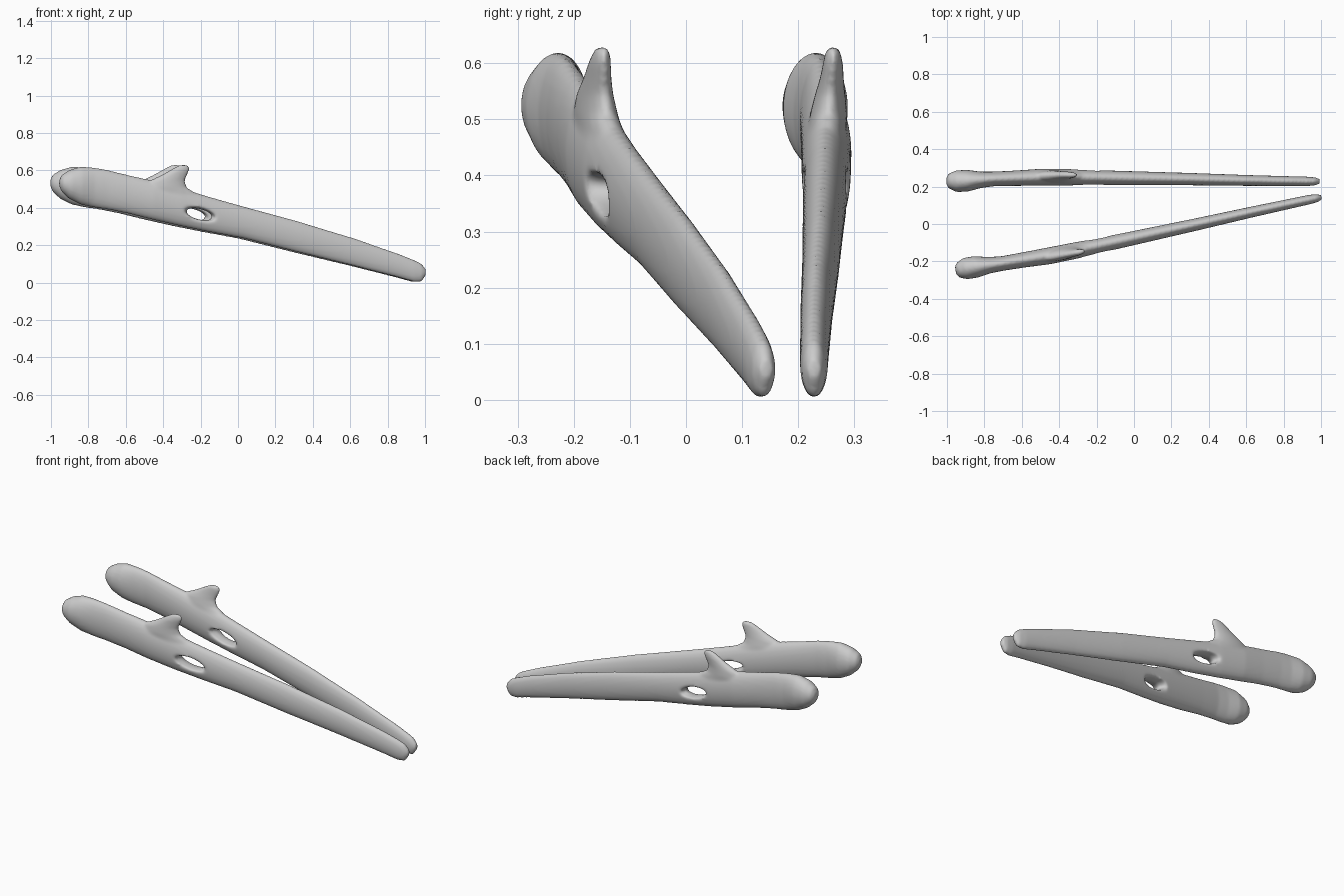
import bpy, bmesh, math
from mathutils import Matrix, Vector

if "Cube" in bpy.data.objects:
    bpy.data.objects.remove(bpy.data.objects["Cube"])

N = 28


def loft(name, rings):
    """Skin closed rings of points and cap both ends."""
    bm = bmesh.new()
    rows = [[bm.verts.new(p) for p in r] for r in rings]
    for a, b in zip(rows, rows[1:]):
        for i in range(N):
            j = (i + 1) % N
            bm.faces.new((a[i], a[j], b[j], b[i]))
    bm.faces.new(rows[0])
    bm.faces.new(rows[-1])
    bmesh.ops.recalc_face_normals(bm, faces=bm.faces)
    me = bpy.data.meshes.new(name)
    bm.to_mesh(me)
    bm.free()
    ob = bpy.data.objects.new(name, me)
    bpy.context.collection.objects.link(ob)
    return ob


def ellipse(centre, u, v):
    c, u, v = Vector(centre), Vector(u), Vector(v)
    return [c + u * math.cos(2 * math.pi * i / N) + v * math.sin(2 * math.pi * i / N)
            for i in range(N)]


# Tapered shaft with knobbed head: x, z top, z bottom, y centre, y half width
shaft = [(-1.003, .55, .515, .230, .020), (-.99, .577, .485, .230, .040),
         (-.95, .602, .448, .229, .058), (-.89, .620, .418, .231, .058),
         (-.82, .616, .402, .236, .044), (-.75, .604, .392, .241, .039),
         (-.63, .575, .368, .245, .041), (-.50, .546, .336, .250, .045),
         (-.35, .507, .302, .250, .044), (-.20, .462, .272, .248, .040),
         (0, .407, .235, .245, .037), (.30, .327, .160, .240, .033),
         (.60, .238, .088, .233, .029), (.85, .153, .025, .229, .026),
         (.93, .122, .003, .228, .025), (.97, .103, .005, .228, .021),
         (.993, .075, .035, .228, .012)]
body = loft("shaft", [ellipse((x, y, (t + b) / 2), (0, w, 0), (0, 0, (t - b) / 2))
                      for x, t, b, y, w in shaft])

# Hooked fin: z, x start, x end, y centre, y half width
fin_rows = [(.42, -.56, -.22, .250, .030), (.47, -.56, -.25, .251, .034),
            (.51, -.55, -.315, .254, .033), (.545, -.52, -.325, .257, .027),
            (.575, -.455, -.313, .260, .021), (.60, -.41, -.302, .262, .018),
            (.62, -.375, -.303, .262, .014), (.63, -.35, -.31, .262, .008)]
fin = loft("fin", [ellipse(((a + b) / 2, y, z), ((b - a) / 2, 0, 0), (0, w, 0))
                   for z, a, b, y, w in fin_rows])

# Flared slot cutter
slot = loft("slot_cutter", [ellipse((-.245, y, .366), (.085 * s, 0, -.021 * s),
                                    (.007 * s, 0, .033 * s))
                            for y, s in ((.15, 1.5), (.215, 1.0), (.25, .8),
                                         (.285, 1.0), (.35, 1.5))])


def remesh(ob):
    m = ob.modifiers.new("remesh", 'REMESH')
    m.mode = 'VOXEL'
    m.voxel_size = .008


def boolean(ob, other, op):
    m = ob.modifiers.new(op, 'BOOLEAN')
    m.operation, m.object, m.solver = op, other, 'EXACT'


# Blend shaft, fin and slot into one soft surface
boolean(body, fin, 'UNION')
boolean(body, slot, 'DIFFERENCE')
remesh(body)
soft = body.modifiers.new("soft", 'SMOOTH')
soft.factor, soft.iterations = .5, 6
dg = bpy.context.evaluated_depsgraph_get()
mesh = bpy.data.meshes.new_from_object(body.evaluated_get(dg))
for ob in (body, fin, slot):
    bpy.data.objects.remove(ob)

# Back stick, and its mirrored copy swung about the narrow tip
place = (Matrix.Translation((1.0, .143, 0)) @ Matrix.Rotation(math.atan(.2), 4, 'Z')
         @ Matrix.Diagonal((1, -1, 1, 1)) @ Matrix.Translation((-.99, -.228, 0)))
front_mesh = mesh.copy()
front_mesh.transform(place)
front_mesh.flip_normals()
for name, me in (("back_stick", mesh), ("front_stick", front_mesh)):
    me.polygons.foreach_set("use_smooth", [True] * len(me.polygons))
    me.name = name
    bpy.context.collection.objects.link(bpy.data.objects.new(name, me))
